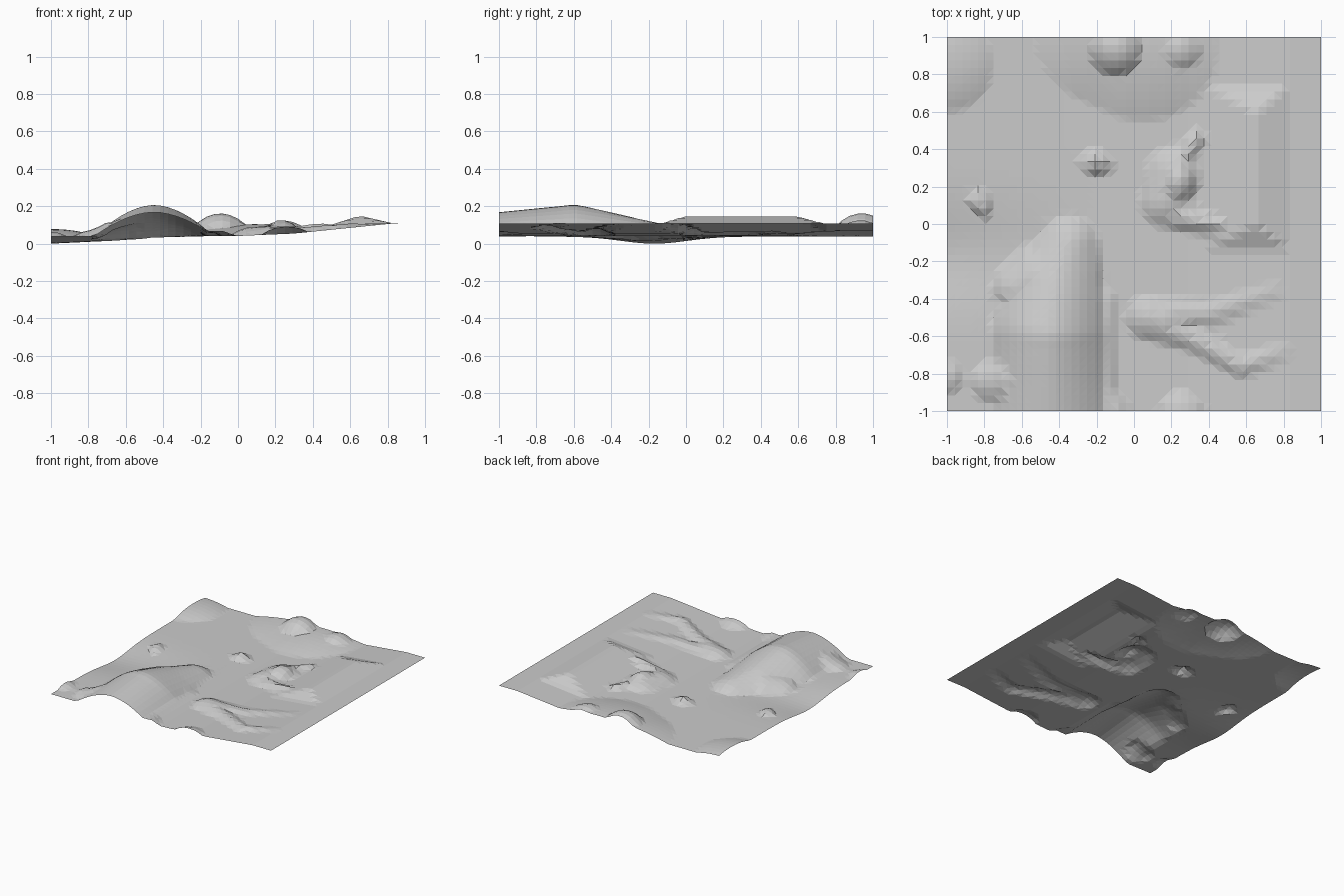
import bpy, bmesh, math

if "Cube" in bpy.data.objects:
    bpy.data.objects.remove(bpy.data.objects["Cube"])

N = 48  # grid cells per side


def lerp_profile(pts, x):
    for (x0, z0), (x1, z1) in zip(pts, pts[1:]):
        if x <= x1:
            return z0 + (z1 - z0) * (x - x0) / (x1 - x0)
    return pts[-1][1]


# Ground level from left to right; the last strip is level
GROUND = [(-1, .04), (-.4, .04), (0, .043), (.3, .056), (.83, .11), (1, .11)]


def ground(x, y):
    dip = .038 * math.exp(-((y + .17) / .25) ** 2) * min(1, max(0, (-x - .2) / .8))
    return lerp_profile(GROUND, x) - dip


def ridge(path, x, y, power=1.8):
    """Height of a rounded ridge along a path of (x, y, height, radius)."""
    best = 0
    for a, b in zip(path, path[1:] or path):
        dx, dy = b[0] - a[0], b[1] - a[1]
        ll = dx * dx + dy * dy
        t = 0 if ll == 0 else max(0, min(1, ((x - a[0]) * dx + (y - a[1]) * dy) / ll))
        # try neighbouring positions too, since the radius changes along the path
        for s in (t - .3, t - .15, t, t + .15, t + .3):
            s = max(0, min(1, s))
            d = math.hypot(x - a[0] - s * dx, y - a[1] - s * dy)
            h = a[2] + (b[2] - a[2]) * s
            r = a[3] + (b[3] - a[3]) * s
            if d < r:
                best = max(best, h * (1 - (d / r) ** power))
    return best


# Hills and ridges: the highest one wins
HILLS = [
    # big front left hill and its shoulder
    [(-.35, -.12, .07, .165), (-.42, -.35, .12, .26), (-.45, -.6, .17, .32), (-.45, -1, .13, .32)],
    [(-.62, -.34, .06, .14), (-.5, -.3, .09, .2)],
    [(-.15, -.4, .02, .05), (-.14, -.9, .022, .05), (-.1, -1, .03, .08)],
    # back hill
    [(-.12, 1.05, .06, .42), (.05, .95, .06, .4)],
    # middle hill with spurs
    [(.17, .12, .05, .14), (.21, .27, .05, .15)],
    [(.24, .3, .045, .06), (.33, .46, .03, .05)],
    [(.24, .04, .04, .08), (.45, -.01, .04, .05)],
    # forked front right ridge
    [(.07, -.5, .045, .12), (.16, -.52, .045, .12)],
    [(.16, -.55, .04, .09), (.33, -.62, .03, .07), (.57, -.76, .025, .06), (.8, -.68, .005, .05)],
    [(.16, -.48, .035, .08), (.4, -.48, .02, .07), (.75, -.36, .005, .05)],
]
# Small mounds and rocks: added on top
MOUNDS = [
    (.25, -1.02, .04, .13), (-.77, -.84, .035, .11), (-1, -.82, .025, .09),
    (-.83, .13, .03, .06), (-.8, .08, .025, .05), (-.23, .33, .025, .07),
    (-.18, .32, .03, .07), (-1, .85, .04, .25),
    (-.1, .93, .065, .14), (.26, .93, .03, .1), (.25, .22, .03, .09),
]


def roof(x, y):
    """Plateau on the right: gentle to the left, sharper to the right."""
    fx = 1 - (x - .65) / .18 if x > .65 else 1 - (.65 - x) / .27
    fy = min(1, (y + .14) / .14, (.74 - y) / .15)
    return .06 * max(0, min(fx, fy))


def height(x, y):
    hills = max(max(ridge(h, x, y) for h in HILLS), roof(x, y))
    return ground(x, y) + hills + sum(ridge([m], x, y, 2.2) for m in MOUNDS)


# Terrain sheet
bm = bmesh.new()
bmesh.ops.create_grid(bm, x_segments=N, y_segments=N, size=1)
for v in bm.verts:
    v.co.z = height(v.co.x, v.co.y)
low = min(v.co.z for v in bm.verts)
for v in bm.verts:
    v.co.z -= low
bmesh.ops.triangulate(bm, faces=bm.faces[:])
me = bpy.data.meshes.new("terrain")
bm.to_mesh(me)
bm.free()
ob = bpy.data.objects.new("terrain", me)
bpy.context.collection.objects.link(ob)

mat = bpy.data.materials.new("light grey")
mat.diffuse_color = (.6, .6, .6, 1)
mat.use_nodes = True
mat.node_tree.nodes["Principled BSDF"].inputs["Base Color"].default_value = mat.diffuse_color
me.materials.append(mat)
